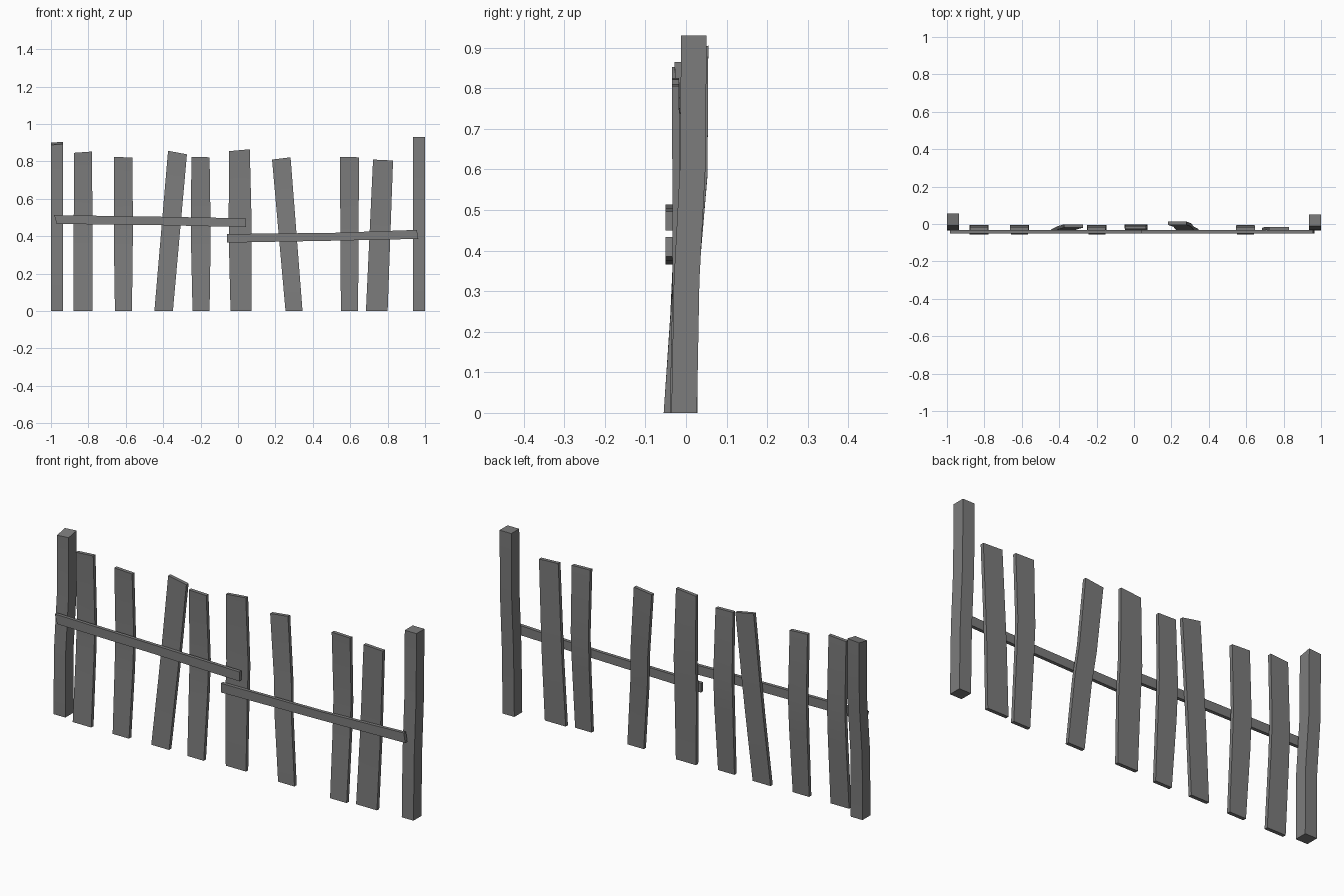
import bpy
import bmesh

if "Cube" in bpy.data.objects:
    bpy.data.objects.remove(bpy.data.objects["Cube"], do_unlink=True)

# One grey for the weathered timber
grey = bpy.data.materials.new("weathered_grey")
grey.use_nodes = True
colour = (0.2, 0.2, 0.2, 1)
grey.diffuse_color = colour
grey.node_tree.nodes["Principled BSDF"].inputs["Base Color"].default_value = colour


def loft(name, rings):
    """Join four-cornered rings into a closed, softly bent beam."""
    bm = bmesh.new()
    loops = [[bm.verts.new(p) for p in ring] for ring in rings]
    for a, b in zip(loops, loops[1:]):
        for i in range(4):
            j = (i + 1) % 4
            bm.faces.new((a[i], a[j], b[j], b[i]))
    bm.faces.new(loops[0][::-1])
    bm.faces.new(loops[-1])
    bmesh.ops.recalc_face_normals(bm, faces=bm.faces)
    mesh = bpy.data.meshes.new(name)
    bm.to_mesh(mesh)
    bm.free()
    mesh.materials.append(grey)
    obj = bpy.data.objects.new(name, mesh)
    bpy.context.collection.objects.link(obj)
    bpy.ops.object.select_all(action="DESELECT")
    obj.select_set(True)
    bpy.context.view_layer.objects.active = obj
    bpy.ops.object.shade_smooth_by_angle()


def upright(name, bottom, top, heights, fronts, depth, swell=0.0, bends=(0.35, 0.65), slope=0.0):
    """Upright board: x spans at both ends, top heights left and right,
    and the front face's y at the foot, both bends and the top."""
    rings = []
    for t, front in zip((0, *bends, 1), fronts):
        wide = swell if 0 < t < 1 else 0
        x0 = bottom[0] + (top[0] - bottom[0]) * t - wide
        x1 = bottom[1] + (top[1] - bottom[1]) * t + wide
        z0, z1 = heights[0] * t, heights[1] * t
        back = slope if t == 1 else 0
        rings.append([(x0, front, z0 - back), (x1, front, z1 - back),
                      (x1, front + depth, z1), (x0, front + depth, z0)])
    loft(name, rings)


# End posts
upright("left_post", (-1, -0.935), (-1, -0.935), (0.9, 0.905),
        (-0.035, -0.033, -0.01, -0.008), 0.063, slope=0.012)
upright("right_post", (0.935, 1), (0.935, 1), (0.93, 0.93),
        (-0.036, -0.03, -0.015, -0.012), 0.063)

# Crooked pickets: foot span, top span, top heights, front face, swell
bowed = (-0.055, -0.032, -0.024, -0.035)
pickets = [
    ((-0.88, -0.777), (-0.877, -0.78), (0.846, 0.853), bowed, 0),
    ((-0.658, -0.567), (-0.663, -0.564), (0.825, 0.82), bowed, 0.003),
    ((-0.447, -0.348), (-0.374, -0.273), (0.857, 0.838), (-0.05, -0.034, -0.028, -0.02), 0),
    ((-0.243, -0.152), (-0.249, -0.152), (0.825, 0.822), bowed, 0.005),
    ((-0.04, 0.072), (-0.048, 0.063), (0.855, 0.865), (-0.04, -0.032, -0.022, -0.028), 0.005),
    ((0.254, 0.345), (0.182, 0.281), (0.81, 0.822), (-0.045, -0.032, -0.015, -0.005), 0),
    ((0.55, 0.642), (0.545, 0.647), (0.825, 0.822), bowed, 0),
    ((0.684, 0.8), (0.722, 0.829), (0.81, 0.805), (-0.04, -0.033, -0.033, -0.035), 0),
]
for number, (foot, head, heights, fronts, swell) in enumerate(pickets, 1):
    upright(f"picket_{number}", foot, head, heights, fronts, 0.018, swell, (0.4, 0.6))


# Overlapping rails: (x, lower z, upper z, lean of the end cut)
def rail(name, sections):
    rings = [[(x + lean, -0.05, low), (x - lean, -0.05, high),
              (x - lean, -0.033, high), (x + lean, -0.033, low)]
             for x, low, high, lean in sections]
    loft(name, rings)


rail("left_rail", [(-0.976, 0.466, 0.513, 0.007), (-0.45, 0.46, 0.505, 0),
                   (0.042, 0.449, 0.496, 0)])
rail("right_rail", [(-0.06, 0.366, 0.412, 0), (0.5, 0.376, 0.418, 0),
                    (0.96, 0.386, 0.434, 0.004)])
